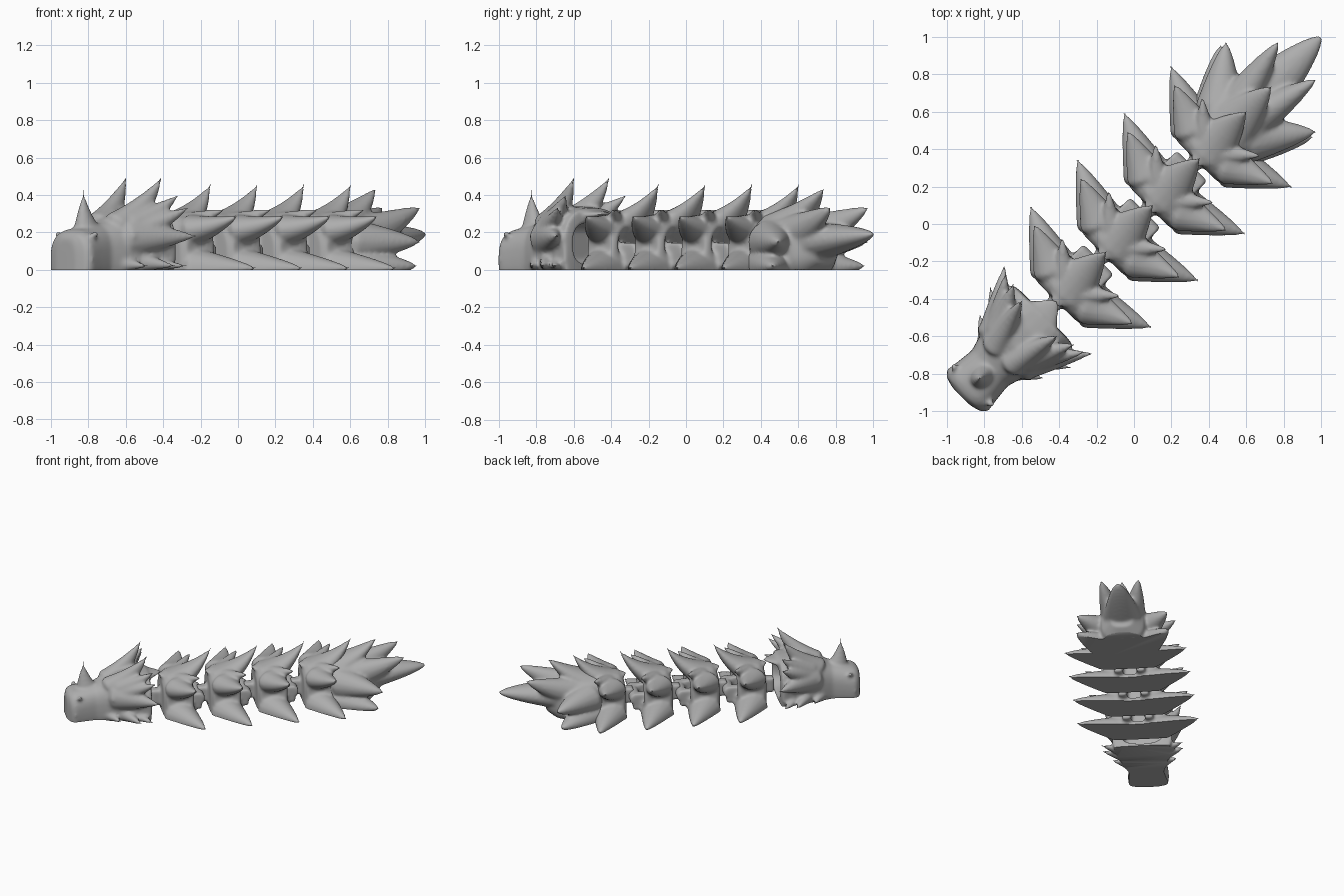
import bpy, bmesh, math
from mathutils import Vector, Matrix

cube = bpy.data.objects.get("Cube")
if cube:
    bpy.data.objects.remove(cube, do_unlink=True)

grey = bpy.data.materials.new("matte grey")
grey.use_nodes = True
COLOUR = (0.42, 0.42, 0.42, 1)
grey.diffuse_color = COLOUR
grey.node_tree.nodes["Principled BSDF"].inputs["Base Color"].default_value = COLOUR


# Local frame: x runs from head to tail, y is sideways, z is up
def loft(bm, rings):
    loops = [[bm.verts.new(p) for p in ring] for ring in rings]
    for a, b in zip(loops, loops[1:]):
        n = len(a)
        for i in range(n):
            bm.faces.new((a[i], a[(i + 1) % n], b[(i + 1) % n], b[i]))
    bm.faces.new(loops[0][::-1])
    bm.faces.new(loops[-1])


def spike(bm, base, tip, wide, tall, sag=0.0, power=0.85, mirror=False):
    """Tapered thorn with a rounded root; sag bows it so that the tip hooks upward."""
    base, tip = Vector(base), Vector(tip)
    axis = (tip - base).normalized()
    side = axis.cross(Vector((0, 0, 1))).normalized()
    up = side.cross(axis)
    tip = tip + axis * 0.008
    stations = [(base - axis * wide * d, r) for d, r in ((0.55, 0.2), (0.45, 0.6), (0.25, 0.9))]
    for k in range(13):
        t = 1 - (1 - k / 12) ** 1.5
        stations.append((base.lerp(tip, t) - up * sag * 4 * t * (1 - t),
                         max((1 - t) ** power, 0.07)))
    rings = [[c + side * wide * r * math.cos(a) + up * tall * r * math.sin(a)
              for a in (i * math.tau / 16 for i in range(16))] for c, r in stations]
    loft(bm, rings)
    if mirror:
        loft(bm, [[Vector((p.x, -p.y, p.z)) for p in ring] for ring in rings])


def ball(bm, centre, radii):
    m = Matrix.Translation(centre) @ Matrix.Diagonal((*radii, 1))
    bmesh.ops.create_icosphere(bm, subdivisions=3, radius=1, matrix=m)


def box(bm, centre, size):
    m = Matrix.Translation(centre) @ Matrix.Diagonal((*size, 1))
    bmesh.ops.create_cube(bm, size=1, matrix=m)


def section(x, half, low, high):
    """Rounded cross-section at one station along the body."""
    mid, h = (low + high) / 2, (high - low) / 2
    pts = []
    for i in range(32):
        a = i * math.tau / 32
        c, s = math.cos(a), math.sin(a)
        pts.append((x, half * math.copysign(abs(c) ** 0.75, c),
                    mid + h * math.copysign(abs(s) ** 0.75, s)))
    return pts


def flat_bottom(mesh):
    bm = bmesh.new()
    bm.from_mesh(mesh)
    bmesh.ops.bisect_plane(bm, geom=bm.verts[:] + bm.edges[:] + bm.faces[:],
                           plane_co=(0, 0, 0), plane_no=(0, 0, -1), clear_outer=True)
    rim = [e for e in bm.edges if e.is_boundary]
    bmesh.ops.holes_fill(bm, edges=rim, sides=0)
    bm.to_mesh(mesh)
    bm.free()


def finish(bm, name):
    """Fuse the pieces into one skin, soften it and cut it flat."""
    bmesh.ops.recalc_face_normals(bm, faces=bm.faces[:])
    mesh = bpy.data.meshes.new(name)
    bm.to_mesh(mesh)
    bm.free()
    ob = bpy.data.objects.new(name, mesh)
    bpy.context.collection.objects.link(ob)
    fuse = ob.modifiers.new("fuse", 'REMESH')
    fuse.mode = 'VOXEL'
    fuse.voxel_size = 0.011
    soft = ob.modifiers.new("soften", 'SMOOTH')
    soft.factor = 0.5
    soft.iterations = 10
    graph = bpy.context.evaluated_depsgraph_get()
    skin = bpy.data.meshes.new_from_object(ob.evaluated_get(graph))
    ob.modifiers.clear()
    ob.data = skin
    flat_bottom(skin)
    skin.materials.clear()
    skin.materials.append(grey)
    ob.rotation_euler.z = math.pi / 4
    bpy.ops.object.select_all(action='DESELECT')
    ob.select_set(True)
    bpy.context.view_layer.objects.active = ob
    bpy.ops.object.shade_smooth_by_angle(angle=math.radians(50))
    return ob


# Head: lofted skull with a hollow at the back for the neck
bm = bmesh.new()
loft(bm, [section(*s) for s in (
    (-1.305, 0.07, -0.09, 0.17), (-1.285, 0.135, -0.1, 0.20), (-1.255, 0.155, -0.1, 0.215),
    (-1.18, 0.145, -0.1, 0.23), (-1.09, 0.135, -0.1, 0.245), (-1.01, 0.16, -0.1, 0.28),
    (-0.92, 0.185, -0.1, 0.32), (-0.80, 0.21, -0.1, 0.34), (-0.69, 0.23, -0.1, 0.33),
    (-0.68, 0.17, 0.02, 0.26), (-0.82, 0.14, 0.04, 0.22))])
spike(bm, (-1.13, 0, 0.17), (-1.165, 0, 0.425), 0.08, 0.1, 0.015, 1.2)          # nose horn
spike(bm, (-0.96, 0.07, 0.23), (-0.714, 0.134, 0.49), 0.085, 0.10, 0.02, mirror=True)
spike(bm, (-0.90, 0.11, 0.24), (-0.68, 0.23, 0.40), 0.08, 0.08, 0.01, mirror=True)
spike(bm, (-0.90, 0.12, 0.21), (-0.67, 0.30, 0.335), 0.08, 0.08, 0.01, mirror=True)
spike(bm, (-0.93, 0.11, 0.17), (-0.65, 0.33, 0.18), 0.10, 0.11, mirror=True)    # cheek frill
spike(bm, (-0.88, 0.16, 0.04), (-0.78, 0.31, 0.02), 0.05, 0.05, mirror=True)
spike(bm, (-0.80, 0.16, 0.03), (-0.69, 0.31, 0.02), 0.05, 0.04, mirror=True)
spike(bm, (-1.0, 0.13, 0.03), (-0.92, 0.25, 0.02), 0.04, 0.04, mirror=True)
spike(bm, (-0.80, 0, 0.285), (-0.58, 0, 0.30), 0.19, 0.05)                      # nape
for s in (-1, 1):
    ball(bm, (-0.97, s * 0.175, 0.18), (0.03, 0.025, 0.03))                     # eyes
    ball(bm, (-1.22, s * 0.14, 0.19), (0.02, 0.018, 0.018))                     # nostrils
finish(bm, "head")

# Body segment: broad hollow-backed ring, tiers of side thorns and a back thorn
bm = bmesh.new()
loft(bm, [section(*s) for s in (
    (-0.585, 0.15, -0.1, 0.24), (-0.565, 0.18, -0.1, 0.275), (-0.46, 0.185, -0.1, 0.30),
    (-0.37, 0.195, -0.1, 0.29), (-0.355, 0.15, 0.03, 0.24), (-0.44, 0.12, 0.04, 0.21))])
spike(bm, (-0.465, 0.15, 0.0), (-0.325, 0.455, 0.01), 0.13, 0.12, mirror=True)
spike(bm, (-0.475, 0.14, 0.215), (-0.38, 0.375, 0.285), 0.11, 0.085, 0.01, mirror=True)
spike(bm, (-0.45, 0.08, 0.25), (-0.32, 0.225, 0.325), 0.06, 0.06, mirror=True)
spike(bm, (-0.49, 0, 0.22), (-0.21, 0, 0.455), 0.15, 0.10, 0.03, 0.95)
spike(bm, (-0.48, 0, 0.24), (-0.61, 0, 0.28), 0.15, 0.05)
box(bm, (-0.59, 0, 0.1), (0.14, 0.08, 0.12))
for s in (-1, 1):
    box(bm, (-0.37, s * 0.085, 0.08), (0.16, 0.06, 0.13))                       # hinge arms
pin = Matrix.Translation((-0.31, 0, 0.1)) @ Matrix.Rotation(math.pi / 2, 4, 'X')
bmesh.ops.create_cone(bm, cap_ends=True, segments=20, radius1=0.045, radius2=0.045,
                      depth=0.23, matrix=pin)
first = finish(bm, "body_segment_1")

for i in range(1, 4):
    copy = bpy.data.objects.new(f"body_segment_{i + 1}", first.data)
    copy.rotation_euler = first.rotation_euler
    copy.location = (0.25 * i, 0.25 * i, 0)
    bpy.context.collection.objects.link(copy)

# Tail: core with a fan of broad, blunt backward thorns
bm = bmesh.new()
loft(bm, [section(*s) for s in (
    (0.60, 0.13, -0.1, 0.24), (0.62, 0.18, -0.1, 0.275), (0.72, 0.20, -0.1, 0.30),
    (0.86, 0.20, -0.08, 0.29), (0.98, 0.16, -0.03, 0.25), (1.06, 0.09, 0.03, 0.2))])
spike(bm, (0.88, 0, 0.14), (1.41, 0, 0.19), 0.17, 0.12, power=0.6)
spike(bm, (0.85, 0.06, 0.18), (1.23, 0.141, 0.33), 0.11, 0.12, 0.01, 0.7, mirror=True)
spike(bm, (0.70, 0, 0.21), (1.035, 0, 0.43), 0.16, 0.11, 0.02, 0.8)
spike(bm, (0.77, 0.12, 0.15), (1.03, 0.335, 0.15), 0.13, 0.12, power=0.7, mirror=True)
spike(bm, (0.76, 0.12, 0.02), (1.0, 0.345, 0.02), 0.14, 0.11, power=0.7, mirror=True)
spike(bm, (0.73, 0, 0.24), (0.59, 0, 0.28), 0.15, 0.06)
box(bm, (0.56, 0, 0.1), (0.14, 0.08, 0.12))
finish(bm, "tail")
